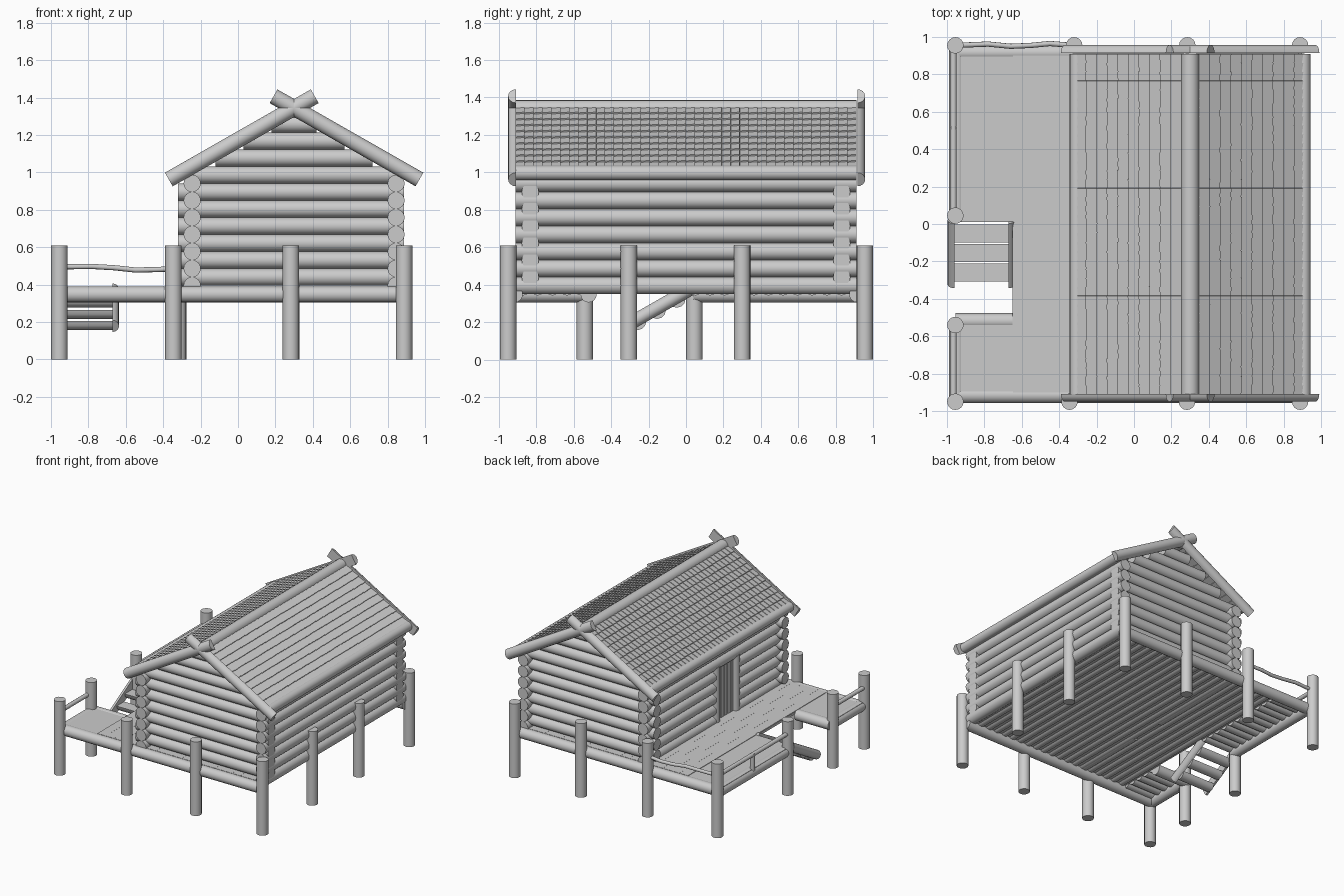
import bpy, bmesh, math, random
from mathutils import Vector, Matrix

if "Cube" in bpy.data.objects:
    bpy.data.objects.remove(bpy.data.objects["Cube"])

random.seed(4)
CX = 0.30                 # ridge x
SL = 0.57                 # roof slope


def finish(name, bm, smooth=True):
    bmesh.ops.recalc_face_normals(bm, faces=bm.faces)
    me = bpy.data.meshes.new(name)
    bm.to_mesh(me)
    bm.free()
    ob = bpy.data.objects.new(name, me)
    bpy.context.collection.objects.link(ob)
    if smooth:
        bpy.ops.object.select_all(action='DESELECT')
        ob.select_set(True)
        bpy.context.view_layer.objects.active = ob
        bpy.ops.object.shade_smooth_by_angle(angle=math.radians(40))
    return ob


def add_log(bm, pts, r, out=None, n=16):
    """Log along a path; with 'out' it is a half log bulging that way."""
    pts = [Vector(p) for p in pts]
    d = (pts[-1] - pts[0]).normalized()
    if out:
        u = Vector(out)
        u = (u - d * u.dot(d)).normalized()
        angs = [math.pi * i / (n // 2) for i in range(n // 2 + 1)]
    else:
        u = d.orthogonal().normalized()
        angs = [2 * math.pi * i / n for i in range(n)]
    s = d.cross(u)
    rings = [[bm.verts.new(p + (u * math.sin(a) + s * math.cos(a)) * r) for a in angs] for p in pts]
    k = len(angs)
    for a, b in zip(rings, rings[1:]):
        for i in range(k):
            j = (i + 1) % k
            bm.faces.new((a[i], a[j], b[j], b[i]))
    bm.faces.new(rings[0])
    bm.faces.new(rings[-1][::-1])


def logs(name, items, r, out=None, n=16):
    bm = bmesh.new()
    for pts in items:
        add_log(bm, pts, r, out, n)
    return finish(name, bm)


def add_box(bm, lo, hi, mat=Matrix()):
    lo, hi = Vector(lo), Vector(hi)
    m = mat @ Matrix.Translation((lo + hi) / 2) @ Matrix.Diagonal((*(hi - lo), 1))
    bmesh.ops.create_cube(bm, size=1, matrix=m)


def boxes(name, items):
    bm = bmesh.new()
    for lo, hi in items:
        add_box(bm, lo, hi)
    return finish(name, bm, False)


# support posts
posts = [(-0.955, 0.955), (-0.32, 0.955), (0.285, 0.955), (0.888, 0.955),
         (-0.955, 0.045), (-0.955, -0.54), (-0.955, -0.95), (-0.345, -0.95),
         (0.283, -0.95), (0.888, -0.95), (0.888, -0.305), (0.888, 0.3)]
logs("support_post", [[(x, y, 0), (x, y, 0.608)] for x, y in posts], 0.044)

# platform edge beams
logs("edge_beam", [[(-0.95, y, 0.348), (0.88, y, 0.348)] for y in (-0.915, 0.915)] +
     [[(-0.945, a, 0.348), (-0.945, b, 0.348)] for a, b in ((-0.93, -0.54), (0.04, 0.93))] +
     [[(-0.955, -0.52, 0.348), (-0.65, -0.52, 0.348)]], 0.043)

# deck surface with stair opening
boxes("deck", [((-0.65, -0.93, 0.365), (0.86, 0.93, 0.385)),
               ((-0.97, -0.93, 0.365), (-0.65, -0.52, 0.385)),
               ((-0.97, 0.01, 0.365), (-0.65, 0.93, 0.385))])

# floor logs under the house, and short ones under the side deck
logs("floor_log", [[(-0.61 + i * 0.0765, -0.9, 0.39), (-0.61 + i * 0.0765, 0.9, 0.39)]
                   for i in range(20)], 0.038, (0, 0, -1), 12)
ys = [-0.87 + i * 0.078 for i in range(5)] + [0.05 + i * 0.078 for i in range(11)]
logs("side_deck_log", [[(-0.95, y, 0.38), (-0.65, y, 0.38)] for y in ys], 0.038, (0, 0, -1), 12)

# interlocking wall logs, left wall split around the door
D0, D1 = -0.28, 0.01
long_logs = []
for i in range(7):
    z = 0.395 + i * 0.091
    long_logs.append([(0.845, -0.91, z), (0.845, 0.91, z)])
    if z < 0.84:
        long_logs += [[(-0.245, -0.91, z), (-0.245, D0, z)], [(-0.245, D1, z), (-0.245, 0.91, z)]]
    else:
        long_logs.append([(-0.245, -0.91, z), (-0.245, 0.91, z)])
logs("side_wall_log", long_logs, 0.046)
logs("end_wall_log", [[(-0.32, y, 0.44 + i * 0.091), (0.888, y, 0.44 + i * 0.091)]
                      for y in (-0.832, 0.832) for i in range(6)], 0.046)

# gable logs shortening towards the ridge
gable = [(0.986, 0.58), (1.077, 0.42), (1.168, 0.27), (1.259, 0.12)]
logs("gable_log", [[(CX - w, y, z), (CX + w, y, z)]
                   for y in (-0.832, 0.832) for z, w in gable], 0.046)

# plank door with log frame
boxes("door_plank", [((-0.265, D0 + 0.04 + i * 0.042, 0.385),
                      (-0.24 + 0.006 * (i % 2), D0 + 0.077 + i * 0.042, 0.83)) for i in range(5)])
logs("door_frame", [[(-0.265, y, 0.385), (-0.265, y, 0.84)] for y in (D0 + 0.015, D1 - 0.015)], 0.033)

# ridge and eave logs
logs("ridge_log", [[(CX, -0.91, 1.338), (CX, 0.91, 1.338)]], 0.048)
logs("eave_log", [[(CX + s * 0.605, -0.91, 0.997), (CX + s * 0.605, 0.91, 0.997)]
                  for s in (-1, 1)], 0.039)

# crossed half-log barge boards
for tag, y, o in (("front", -0.908, -1), ("back", 0.915, 1)):
    logs(tag + "_barge_log", [[(CX - s * 0.67, y, 0.962), (CX + s * 0.11, y, 1.407)]
                              for s in (-1, 1)], 0.042, (0, o, 0))

# roof tiles: 10 overlapping rows, 38 columns on each slope
ang = math.atan(SL)
bm = bmesh.new()
ROWS, COLS = 10, 38
step, wid = 0.565 / ROWS, 1.82 / COLS
for s in (-1, 1):
    for r in range(ROWS):
        for c in range(COLS):
            dx = 0.04 + (r + 0.5) * step
            m = (Matrix.Translation((CX + s * dx, -0.91 + (c + 0.5) * wid, 1.368 - SL * dx))
                 @ Matrix.Rotation(s * (ang - 0.12), 4, 'Y')
                 @ Matrix.Rotation(0.09, 4, 'X'))
            h = step / math.cos(ang) / 2 + 0.004 + random.uniform(0, 0.003)
            add_box(bm, (-h, -wid / 2, -0.006), (h, wid / 2, 0.006), m)
finish("roof_tiles", bm, False)

# stair stringers and treads
for x, o in ((-0.96, -1), (-0.672, 1)):
    logs("stair_stringer", [[(x, 0.02, 0.375), (x, -0.325, 0.178)]], 0.036, (o, 0, 0))
logs("stair_tread", [[(-0.965, -0.05 - i * 0.105, 0.325 - i * 0.06),
                      (-0.667, -0.05 - i * 0.105, 0.325 - i * 0.06)] for i in range(3)],
     0.048, (0, 0, -1), 12)

# hand rails, the back one from a crooked branch
logs("back_rail", [[(-0.955, 0.955, 0.495), (-0.78, 0.962, 0.497), (-0.66, 0.95, 0.49),
                    (-0.55, 0.955, 0.478), (-0.45, 0.965, 0.48), (-0.33, 0.955, 0.485)]], 0.014, n=10)
logs("side_rail", [[(-0.965, 0.955, 0.5), (-0.965, 0.045, 0.5)],
                   [(-0.965, -0.54, 0.5), (-0.965, -0.95, 0.5)]], 0.017, n=10)
logs("rail_support", [[(-0.965, 0.515, 0.37), (-0.965, 0.515, 0.51)]], 0.018, n=10)
